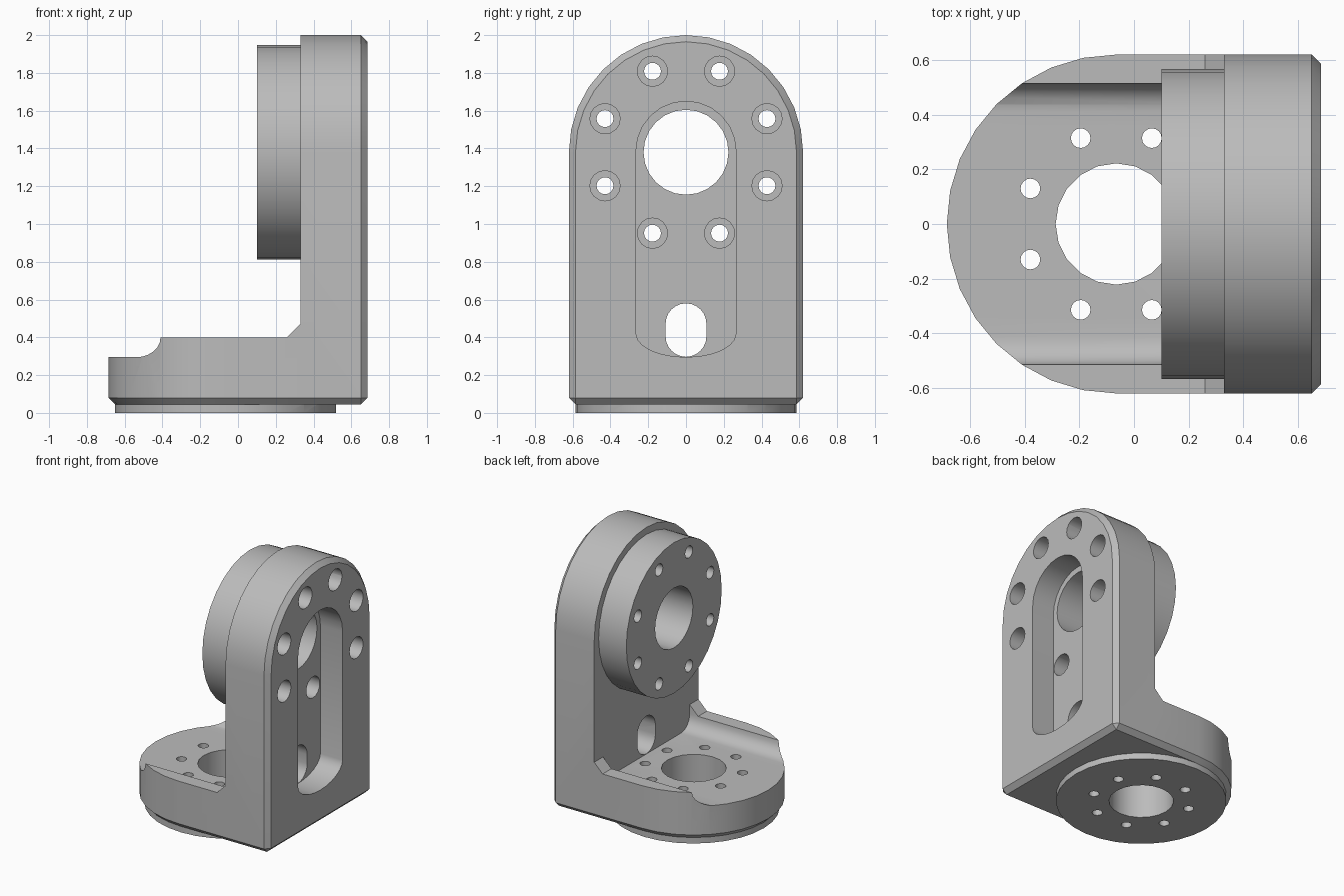
import bpy, bmesh
from math import sin, cos, pi
from mathutils import Vector

cube = bpy.data.objects.get("Cube")
if cube:
    bpy.data.objects.remove(cube, do_unlink=True)

R = 0.62         # half width of both plates
C = 0.035        # chamfer
BX = -0.065      # base axis, x
UZ = 1.38        # upright axis, z
FLOOR, RIB = 0.295, 0.40
WALL, BACK = 0.33, 0.685

grey = bpy.data.materials.new("machined grey")
grey.use_nodes = True
grey.diffuse_color = (0.5, 0.5, 0.5, 1)
grey.node_tree.nodes["Principled BSDF"].inputs["Base Color"].default_value = (0.5, 0.5, 0.5, 1)


def arc(cx, cy, rx, ry, start, end, n):
    return [(cx + rx * cos(start + (end - start) * i / n),
             cy + ry * sin(start + (end - start) * i / n)) for i in range(n + 1)]


def circle(cx, cy, r, n):
    return arc(cx, cy, r, r, 0, 2 * pi, n)[:-1]


def along(axis, t, p):
    # Lift a 2D point onto a plane across the axis
    return Vector({"x": (t, p[0], p[1]), "y": (p[0], t, p[1]), "z": (p[0], p[1], t)}[axis])


def loft(name, axis, *stacks):
    # Each stack is a list of (position, outline) sections joined into a solid
    bm = bmesh.new()
    for stack in stacks:
        rings = [[bm.verts.new(along(axis, t, p)) for p in outline] for t, outline in stack]
        n = len(rings[0])
        for a, b in zip(rings, rings[1:]):
            for i in range(n):
                j = (i + 1) % n
                bm.faces.new((a[i], a[j], b[j], b[i]))
        bm.faces.new(rings[0][::-1])
        bm.faces.new(rings[-1])
    bmesh.ops.remove_doubles(bm, verts=bm.verts, dist=1e-5)
    bmesh.ops.recalc_face_normals(bm, faces=bm.faces)
    mesh = bpy.data.meshes.new(name)
    bm.to_mesh(mesh)
    bm.free()
    mesh.materials.append(grey)
    obj = bpy.data.objects.new(name, mesh)
    bpy.context.collection.objects.link(obj)
    return obj


def prism(outline, a, b):
    return [(a, outline), (b, outline)]


def bolt_ring(cx, cy, radius, hole, a, b):
    return [prism(circle(cx + radius * cos(pi / 8 + k * pi / 4),
                         cy + radius * sin(pi / 8 + k * pi / 4), hole, 16), a, b)
            for k in range(8)]


def base_outline(r):
    return arc(BX, 0, r, r, pi / 2, 3 * pi / 2, 16) + [(0.42, -r), (0.42, r)]


def slot(r, ry, low, high):
    return arc(0, high, r, r, 0, pi, 12) + arc(0, low, r, ry, pi, 2 * pi, 12)


# Upright plate with a round top, chamfered on its back face
foot = 0.045
full = arc(0, UZ, R, R, 0, pi, 16) + [(-R, foot + C), (C - R, foot), (R - C, foot), (R, foot + C)]
r = R - C
inset = arc(0, UZ, r, r, 0, pi, 16) + [(-r, foot + C)] * 2 + [(r, foot + C)] * 2
bracket = loft("angle_bracket", "x", [(WALL, full), (BACK - C, full), (BACK, inset)])

# Base plate, flanges and the corner gusset
additions = [
    loft("base_plate", "z", [(foot, base_outline(r)), (foot + C, base_outline(R)),
                             (RIB, base_outline(R))]),
    loft("base_flange", "z", prism(circle(BX, 0, r, 32), 0, 0.1)),
    loft("upright_flange", "x", prism(circle(0, UZ, 0.567, 32), 0.1, 0.4)),
    loft("corner_gusset", "y", prism([(0.26, RIB), (WALL, RIB + 0.07), (0.4, RIB + 0.07),
                                      (0.4, 0.3), (0.26, 0.3)], -R, R)),
]

# Channel with rounded lower corners, pocket, slot, bores and bolt holes
f = RIB - FLOOR
w = 0.515
channel = ([(-w, 0.6)] + arc(f - w, RIB, f, f, pi, 1.5 * pi, 6)
           + arc(w - f, RIB, f, f, 1.5 * pi, 2 * pi, 6) + [(w, 0.6)])
cutters = [
    loft("channel_cutter", "x", prism(channel, -1, WALL)),
    loft("pocket_cutter", "x", prism(slot(0.265, 0.125, 0.42, UZ + 0.005), 0.5, 0.8)),
    loft("slot_cutter", "x", prism(slot(0.108, 0.108, 0.405, 0.472), 0.2, 0.6)),
    loft("upright_bore_cutter", "x", prism(circle(0, UZ, 0.225, 24), 0, 0.6)),
    loft("base_bore_cutter", "z", prism(circle(BX, 0, 0.222, 20), -0.1, 0.35)),
    loft("upright_bolt_cutter", "x", *bolt_ring(0, UZ, 0.464, 0.045, 0, 0.8)),
    loft("counterbore_cutter", "x", *bolt_ring(0, UZ, 0.464, 0.08, 0.22, 0.8)),
    loft("base_bolt_cutter", "z", *bolt_ring(BX, 0, 0.34, 0.036, -0.1, 0.35)),
]

bpy.context.view_layer.objects.active = bracket
for operation, tools in (("UNION", additions), ("DIFFERENCE", cutters)):
    for tool in tools:
        tool.hide_render = True
        mod = bracket.modifiers.new(tool.name, "BOOLEAN")
        mod.operation = operation
        mod.solver = "EXACT"
        mod.object = tool
        bpy.ops.object.modifier_apply(modifier=mod.name)
        bpy.data.objects.remove(tool, do_unlink=True)

for obj in bpy.context.selected_objects:
    obj.select_set(False)
bracket.select_set(True)
bpy.ops.object.shade_smooth_by_angle(angle=pi / 6)
